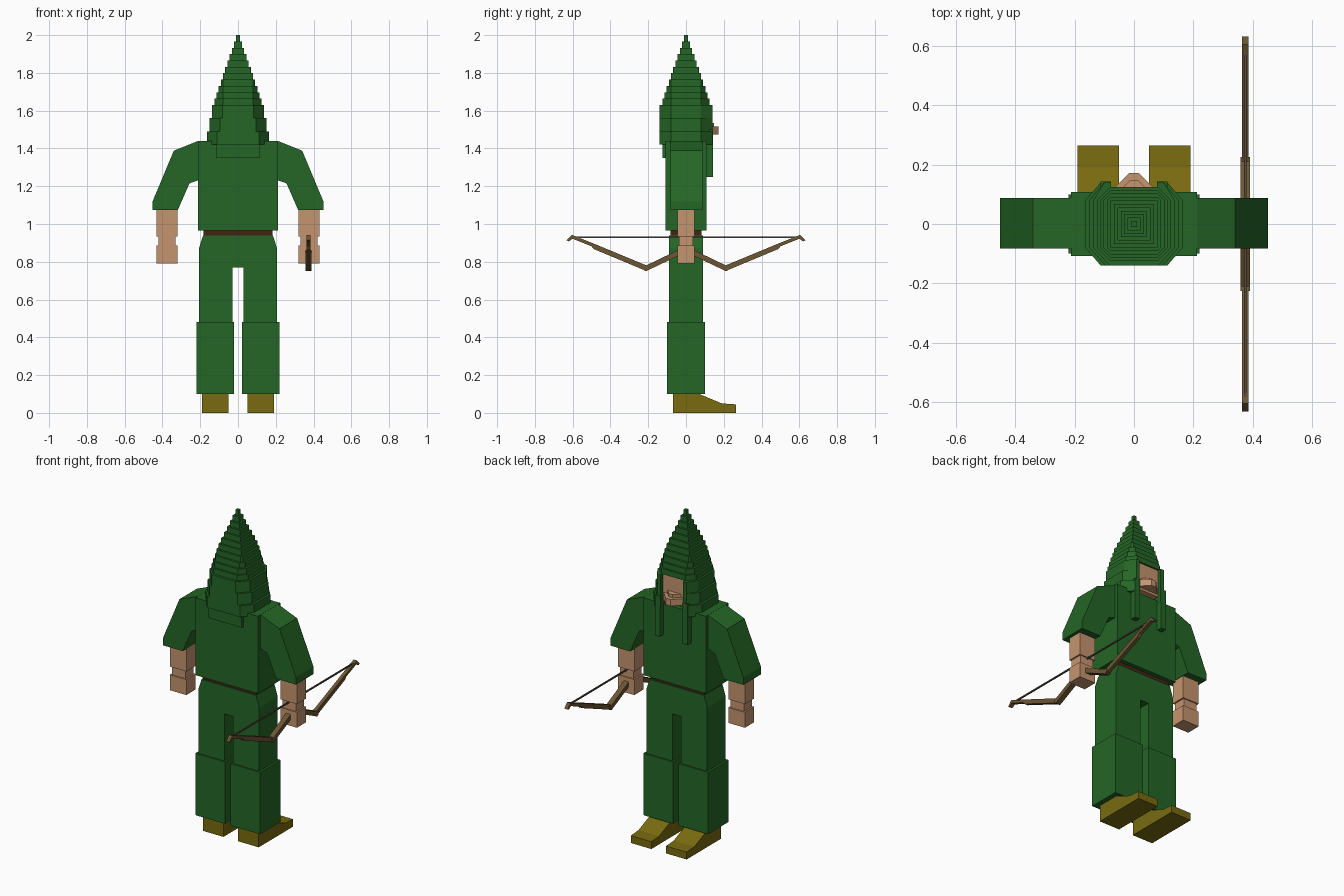
import bpy, bmesh
from mathutils import Vector

if "Cube" in bpy.data.objects:
    bpy.data.objects.remove(bpy.data.objects["Cube"])


def material(name, rgb):
    m = bpy.data.materials.new(name)
    m.diffuse_color = (*rgb, 1)
    m.use_nodes = True
    m.node_tree.nodes["Principled BSDF"].inputs["Base Color"].default_value = m.diffuse_color
    return m


GREEN = material("green cloth", (0.018, 0.133, 0.019))
SKIN = material("skin", (0.56, 0.30, 0.16))
BOOT = material("olive leather", (0.19, 0.145, 0.005))
BELT = material("dark belt", (0.055, 0.018, 0.006))
WOOD = material("bow wood", (0.15, 0.095, 0.033))
CORD = material("bow cord", (0.09, 0.07, 0.05))


def finish(name, bm, mat):
    bmesh.ops.recalc_face_normals(bm, faces=bm.faces)
    me = bpy.data.meshes.new(name)
    bm.to_mesh(me)
    bm.free()
    me.materials.append(mat)
    ob = bpy.data.objects.new(name, me)
    bpy.context.collection.objects.link(ob)
    return ob


def add_prism(bm, pts, axis, lo, hi):
    """Extrude a 2D outline along an axis; pts use the other two axes in order."""
    def at(p, d):
        c = list(p)
        c.insert(axis, d)
        return Vector(c)
    f = bm.faces.new([bm.verts.new(at(p, lo)) for p in pts])
    ext = bmesh.ops.extrude_face_region(bm, geom=[f], use_keep_orig=True)
    move = Vector((0, 0, 0))
    move[axis] = hi - lo
    bmesh.ops.translate(bm, vec=move,
                        verts=[v for v in ext["geom"] if isinstance(v, bmesh.types.BMVert)])


def prism(name, pts, axis, lo, hi, mat):
    bm = bmesh.new()
    add_prism(bm, pts, axis, lo, hi)
    return finish(name, bm, mat)


def box(name, x, y, z, mat):
    return prism(name, [(x[0], y[0]), (x[1], y[0]), (x[1], y[1]), (x[0], y[1])], 2, z[0], z[1], mat)


def mirrored(pts):
    return pts + [(-a, b) for a, b in reversed(pts)]


# legs, boots, arms on both sides
for side, s in (("left", -1), ("right", 1)):
    def X(a, b):
        return sorted((s * a, s * b))
    boot = [(-0.07, 0), (0.265, 0), (0.265, 0.045), (0.19, 0.05), (0.07, 0.1), (-0.07, 0.1)]
    prism(side + "_boot", boot, 0, *X(0.05, 0.19), BOOT)
    box(side + "_shin", X(0.02, 0.22), (-0.10, 0.10), (0.10, 0.48), GREEN)
    box(side + "_thigh", X(0.03, 0.207), (-0.09, 0.09), (0.48, 0.77), GREEN)
    sleeve = [(0.21, 1.44), (0.34, 1.388), (0.452, 1.12), (0.452, 1.075),
              (0.318, 1.075), (0.257, 1.215), (0.21, 1.232)]
    prism(side + "_sleeve", [(s * a, b) for a, b in sleeve], 1, -0.083, 0.088, GREEN)
    box(side + "_forearm", X(0.32, 0.432), (-0.045, 0.045), (0.935, 1.075), SKIN)
    box(side + "_wrist", X(0.33, 0.422), (-0.038, 0.038), (0.885, 0.935), SKIN)
    box(side + "_hand", X(0.32, 0.432), (-0.045, 0.045), (0.79, 0.885), SKIN)
    # hanging hood strips beside the face
    box(side + "_hood_strip", X(0.078, 0.112), (0.105, 0.143), (1.25, 1.5), GREEN)

# hips, belt, tunic
hips = mirrored([(0.207, 0.77), (0.207, 0.87), (0.185, 0.94)])
prism("hips", hips, 1, -0.09, 0.09, GREEN)
box("belt", (-0.183, 0.183), (-0.083, 0.083), (0.94, 0.965), BELT)
box("tunic", (-0.212, 0.212), (-0.108, 0.108), (0.965, 1.44), GREEN)

# head with stepped nose and chin
box("neck", (-0.05, 0.05), (-0.06, 0.06), (1.43, 1.47), SKIN)
box("face", (-0.085, 0.085), (-0.07, 0.115), (1.46, 1.64), SKIN)
for name, w, y, z in (("nose", 0.016, 0.172, (1.475, 1.515)),
                      ("nose_bridge", 0.012, 0.148, (1.515, 1.535))):
    prism(name, [(-w - y + 0.115, 0.115), (w + y - 0.115, 0.115), (w, y), (-w, y)], 2, *z, SKIN)

# stepped pointed hood: solid octagonal tiers above, open-fronted tiers below
bm = bmesh.new()
TIERS = 11
step = (2.0 - 1.63) / TIERS
for k in range(TIERS):
    h = 0.010 + 0.0115 * k
    flat = min(h * 0.999, 0.08)
    half = [(flat, -h), (h, -flat), (h, flat), (flat, h)]
    add_prism(bm, mirrored(half), 2, 2.0 - step * (k + 1), 2.0 - step * k)
for z, w, flat in ((1.56, 0.137, 0.082), (1.49, 0.15, 0.096), (1.42, 0.164, 0.112)):
    d, side = 0.14, 0.08
    half = [(flat, -d), (w, -side), (w, side), (max(flat, 0.1), d), (0.077, d), (0.077, 0.08)]
    add_prism(bm, mirrored(half), 2, z, z + 0.07)
finish("hood", bm, GREEN)
box("hood_back_drape", (-0.113, 0.113), (-0.125, -0.08), (1.35, 1.43), GREEN)

# bow held in the right hand, with mirrored limbs
BX = 0.374
for end, s in (("front", -1), ("rear", 1)):
    inner = [(0, 0.88), (0.04, 0.863), (0.21, 0.781), (0.225, 0.782),
             (0.225, 0.756), (0.212, 0.75), (0.04, 0.832), (0, 0.85)]
    outer = [(0.21, 0.781), (0.49, 0.897), (0.605, 0.943), (0.632, 0.914), (0.62, 0.908),
             (0.6, 0.922), (0.5, 0.882), (0.49, 0.868), (0.212, 0.752)]
    prism(end + "_bow_grip_limb", [(s * a, b) for a, b in inner], 0, BX - 0.016, BX + 0.016, WOOD)
    prism(end + "_bow_limb", [(s * a, b) for a, b in outer], 0, BX - 0.011, BX + 0.011, WOOD)
box("bow_string", (BX - 0.004, BX + 0.004), (-0.6, 0.6), (0.926, 0.934), CORD)
